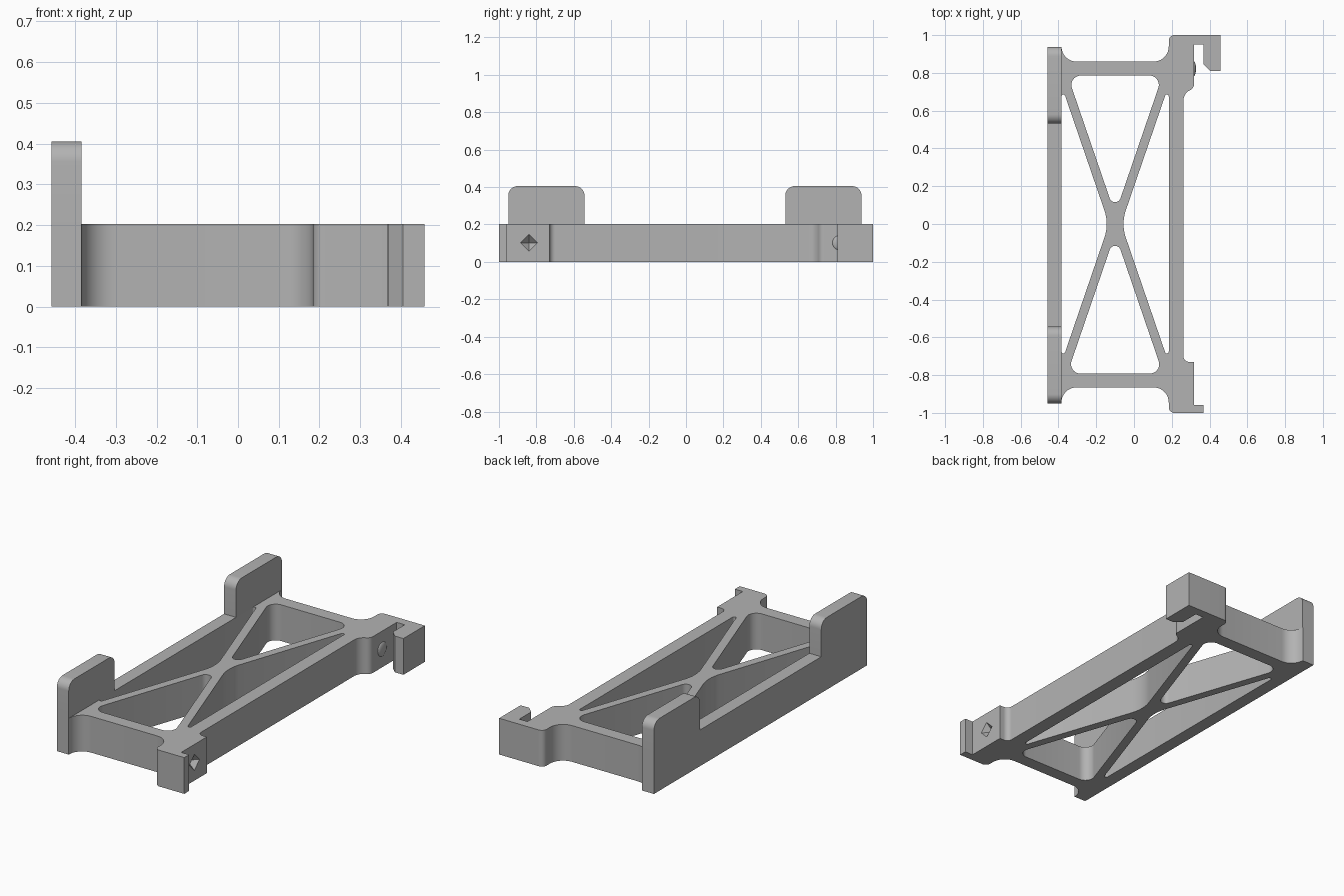
import bpy, bmesh, math
from mathutils import Vector, Matrix

if "Cube" in bpy.data.objects:
    bpy.data.objects.remove(bpy.data.objects["Cube"])

grey = bpy.data.materials.new("plain grey")
grey.use_nodes = True
COLOUR = (0.45, 0.45, 0.45, 1)
grey.diffuse_color = COLOUR
grey.node_tree.nodes["Principled BSDF"].inputs["Base Color"].default_value = COLOUR

H = 0.203           # frame height
MID = -0.1          # centre line of the lattice
IN_L = -0.384       # inner face of the left rail
IN_R = 0.184        # inner face of the right rail


def rounded(points):
    """Turn (x, y, radius) corners into a loop with arcs."""
    out = []
    for i, (x, y, r) in enumerate(points):
        p = Vector((x, y))
        if not r:
            out.append(p)
            continue
        a = (Vector(points[i - 1][:2]) - p).normalized()
        b = (Vector(points[(i + 1) % len(points)][:2]) - p).normalized()
        half = a.angle(b) / 2
        centre = p + (a + b).normalized() * (r / math.sin(half))
        start = p + a * (r / math.tan(half)) - centre
        end = p + b * (r / math.tan(half)) - centre
        sweep = math.atan2(start.x * end.y - start.y * end.x, start.dot(end))
        for k in range(11):
            out.append(centre + Matrix.Rotation(sweep * k / 10, 2) @ start)
    return out


def finish(name, bm):
    bmesh.ops.recalc_face_normals(bm, faces=bm.faces)
    mesh = bpy.data.meshes.new(name)
    bm.to_mesh(mesh)
    bm.free()
    mesh.materials.append(grey)
    ob = bpy.data.objects.new(name, mesh)
    bpy.context.collection.objects.link(ob)
    return ob


def prism(name, points, place, depth):
    """Extrude a rounded profile; place maps 2D points into space."""
    bm = bmesh.new()
    face = bm.faces.new([bm.verts.new(place(p)) for p in rounded(points)])
    ext = bmesh.ops.extrude_face_region(bm, geom=[face])
    bmesh.ops.translate(bm, vec=depth, verts=[v for v in ext["geom"] if isinstance(v, bmesh.types.BMVert)])
    return finish(name, bm)


def activate(ob):
    bpy.ops.object.select_all(action="DESELECT")
    ob.select_set(True)
    bpy.context.view_layer.objects.active = ob


def smooth(ob):
    activate(ob)
    bpy.ops.object.shade_smooth_by_angle(angle=math.radians(30))


def cut(ob, cutter):
    cutter.hide_render = True
    mod = ob.modifiers.new("cut", "BOOLEAN")
    mod.operation, mod.solver, mod.object = "DIFFERENCE", "EXACT", cutter
    activate(ob)
    bpy.ops.object.modifier_apply(modifier=mod.name)
    bpy.data.objects.remove(cutter)


# Frame outline with foot, clip hook and end fillets
outline = [
    (-0.458, -0.95, 0), (IN_L, -0.95, 0), (IN_L, -0.865, 0.08),
    (IN_R, -0.865, 0.08), (IN_R, -1, 0.03), (0.367, -1, 0),
    (0.367, -0.957, 0), (0.318, -0.957, 0), (0.318, -0.73, 0),
    (0.262, -0.73, 0.03), (0.262, 0.69, 0.06), (0.318, 0.72, 0.035),
    (0.318, 0.95, 0), (0.368, 0.95, 0), (0.368, 0.845, 0),
    (0.405, 0.81, 0), (0.458, 0.81, 0), (0.458, 1, 0),
    (IN_R, 1, 0.03), (IN_R, 0.86, 0.08), (IN_L, 0.86, 0.08),
    (IN_L, 0.938, 0), (-0.458, 0.938, 0),
]
frame = prism("frame", outline, lambda p: (p.x, p.y, 0), (0, 0, H))

# Lattice openings: end triangles and side triangles
SLOPE = 0.343
windows = []
for y in (0.786, -0.792):
    w = SLOPE * (abs(y) - 0.053)
    windows.append([(MID - w, y, 0.05), (MID + w, y, 0.05),
                    (MID, math.copysign(0.053, y), 0.03)])
for x in (IN_L, IN_R):
    s = math.copysign(1, x - MID)
    windows.append([(x, 0.735, 0.01), (x, -0.735, 0.01), (MID + s * 0.032, 0, 0.22)])
for pts in windows:
    cut(frame, prism("window_cutter", pts, lambda p: (p.x, p.y, -0.1), (0, 0, H + 0.2)))

# Pyramid socket in the foot
bm = bmesh.new()
bmesh.ops.create_cone(bm, segments=4, radius1=0, radius2=0.09, depth=0.09, cap_ends=True,
                      matrix=Matrix.Translation((0.318, -0.84, 0.102)) @ Matrix.Rotation(math.pi / 2, 4, "Y"))
bmesh.ops.remove_doubles(bm, verts=bm.verts, dist=0.0001)
cut(frame, finish("socket_cutter", bm))
smooth(frame)

# Upright tabs on the left rail
for name, lo, hi in (("front_tab", -0.95, -0.543), ("back_tab", 0.531, 0.938)):
    tab = prism(name, [(lo, H, 0), (hi, H, 0), (hi, 0.405, 0.05), (lo, 0.405, 0.05)],
                lambda p: (-0.458, p.x, p.y), (0.074, 0, 0))
    smooth(tab)

# Low detent dome inside the clip hook
bm = bmesh.new()
bmesh.ops.create_uvsphere(bm, u_segments=32, v_segments=16, radius=0.04,
                          matrix=Matrix.Translation((0.316, 0.822, 0.102)) @ Matrix.Diagonal((0.3, 1, 1, 1)))
smooth(finish("detent_dome", bm))
